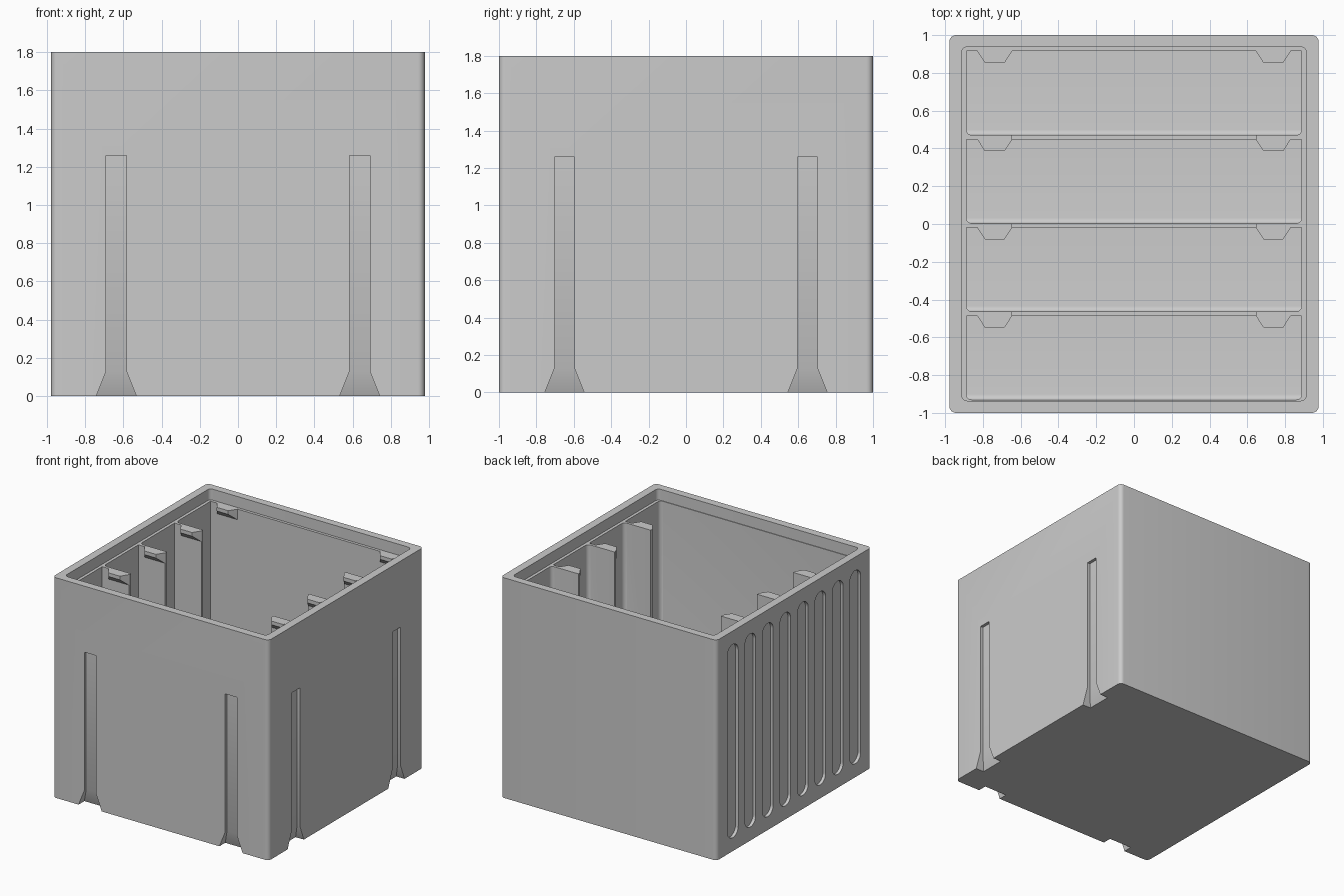
import bpy, bmesh, math
from mathutils import Matrix, Vector

cube = bpy.data.objects.get("Cube")
if cube:
    bpy.data.objects.remove(cube, do_unlink=True)

grey = bpy.data.materials.new("plain_grey")
grey.use_nodes = True
grey.diffuse_color = (0.6, 0.6, 0.6, 1)
grey.node_tree.nodes["Principled BSDF"].inputs["Base Color"].default_value = (0.6, 0.6, 0.6, 1)

# Main sizes
HX, HY, TOP = 0.9775, 1.0, 1.8
LEDGE, FLOOR, WEB_TOP = 1.71, 0.1, 0.45
BAY_X, BAY_DEPTH, PITCH, BACK = 0.888, 0.445, 0.467, 0.915
WING_X = 0.645


def loft(bm, rings):
    """Skin a stack of matching rings and cap both ends."""
    loops = [[bm.verts.new(p) for p in ring] for ring in rings]
    n = len(loops[0])
    for a, b in zip(loops, loops[1:]):
        for i in range(n):
            j = (i + 1) % n
            bm.faces.new((a[i], a[j], b[j], b[i]))
    bm.faces.new(loops[0][::-1])
    bm.faces.new(loops[-1])


def rounded(x0, x1, y0, y1, r, steps=6):
    """Outline of a rectangle with round corners."""
    pts = []
    for k, (cx, cy) in enumerate(((x1 - r, y1 - r), (x0 + r, y1 - r),
                                  (x0 + r, y0 + r), (x1 - r, y0 + r))):
        for i in range(steps + 1):
            a = math.pi / 2 * (k + i / steps)
            pts.append((cx + r * math.cos(a), cy + r * math.sin(a)))
    return pts


def box(bm, x0, x1, y0, y1, z0, z1):
    loft(bm, [[(x0, y0, z), (x1, y0, z), (x1, y1, z), (x0, y1, z)] for z in (z0, z1)])


def make(name, bm):
    bmesh.ops.recalc_face_normals(bm, faces=bm.faces[:])
    me = bpy.data.meshes.new(name)
    bm.to_mesh(me)
    bm.free()
    me.materials.append(grey)
    ob = bpy.data.objects.new(name, me)
    bpy.context.collection.objects.link(ob)
    return ob


def cut(target, bm):
    """Subtract the cutter mesh and throw the cutter away."""
    cutter = make("cutter", bm)
    cutter.hide_render = True
    mod = target.modifiers.new("cut", "BOOLEAN")
    mod.operation, mod.solver, mod.object = "DIFFERENCE", "EXACT", cutter
    bpy.context.view_layer.objects.active = target
    bpy.ops.object.modifier_apply(modifier=mod.name)
    bpy.data.objects.remove(cutter, do_unlink=True)


# Outer block with rounded upright corners
bm = bmesh.new()
loft(bm, [[(x, y, z) for x, y in rounded(-HX, HX, -HY, HY, 0.035)] for z in (0, TOP)])
body = make("divided_box", bm)

# Shallow recess inside the rim
bm = bmesh.new()
loft(bm, [[(x, y, z) for x, y in rounded(-0.912, 0.912, -0.936, 0.938, 0.03)]
          for z in (LEDGE, TOP + 0.1)])
cut(body, bm)

# Four bays, rounded along their front side
for i in range(4):
    back = BACK - i * PITCH
    front = back - BAY_DEPTH
    bm = bmesh.new()
    box(bm, -BAY_X, BAY_X, front, back, FLOOR, TOP + 0.05)
    edges = []
    for e in bm.edges:
        a, b = (v.co for v in e.verts)
        on_front = max(a.y, b.y) < front + 0.001
        if on_front and min(a.z, b.z) < FLOOR + 0.001:
            edges.append(e)
    bmesh.ops.bevel(bm, geom=edges, offset=0.03, segments=5, profile=0.5, affect="EDGES")
    cut(body, bm)

# Open the middle of the dividers, leaving side wings and a low web
bm = bmesh.new()
box(bm, -WING_X, WING_X, -0.6, 0.6, WEB_TOP, TOP + 0.02)
cut(body, bm)


# Guide grooves with flared feet on the front and the +x side
def groove(bm, centre, face, turn):
    rings = []
    for z, w, d in ((-0.13, 0.157, 0.125), (0.13, 0.053, 0.025), (1.26, 0.053, 0.025)):
        ring = [(centre - w, -face - 0.1), (centre + w, -face - 0.1),
                (centre + w, -face + d), (centre - w, -face + d)]
        rings.append([turn @ Vector((x, y, z)) for x, y in ring])
    loft(bm, rings)


bm = bmesh.new()
for side in (-1, 1):
    groove(bm, side * 0.637, HY, Matrix.Identity(3))
    groove(bm, side * 0.65, HX, Matrix.Rotation(math.pi / 2, 3, "Z"))
cut(body, bm)

# Eight round-ended grip slots on the -x side
bm = bmesh.new()
for i in range(8):
    y = (i - 3.5) * 0.226
    outline = rounded(y - 0.07, y + 0.07, 0.11, 1.69, 0.0699, 8)
    loft(bm, [[(x, p, q) for p, q in outline] for x in (-HX - 0.05, -HX + 0.025)])
cut(body, bm)

bpy.ops.object.select_all(action="DESELECT")
body.select_set(True)
bpy.context.view_layer.objects.active = body
bpy.ops.object.shade_smooth_by_angle(angle=math.radians(30))

# Small catches at the top of the back wall and of each wing
for i in range(4):
    y = BACK - i * PITCH
    for side, label in ((-1, "right"), (1, "left")):
        c = side * 0.7375
        bm = bmesh.new()
        rings = []
        for z, w, tip, d in ((1.625, 0.0925, 0.09, 0.002), (1.68, 0.0925, 0.052, 0.062),
                             (LEDGE, 0.0925, 0.052, 0.062)):
            rings.append([(c - w, y, z), (c - tip, y - d, z), (c + tip, y - d, z), (c + w, y, z)])
        loft(bm, rings)
        make(f"catch_{label}_{i + 1}", bm)
